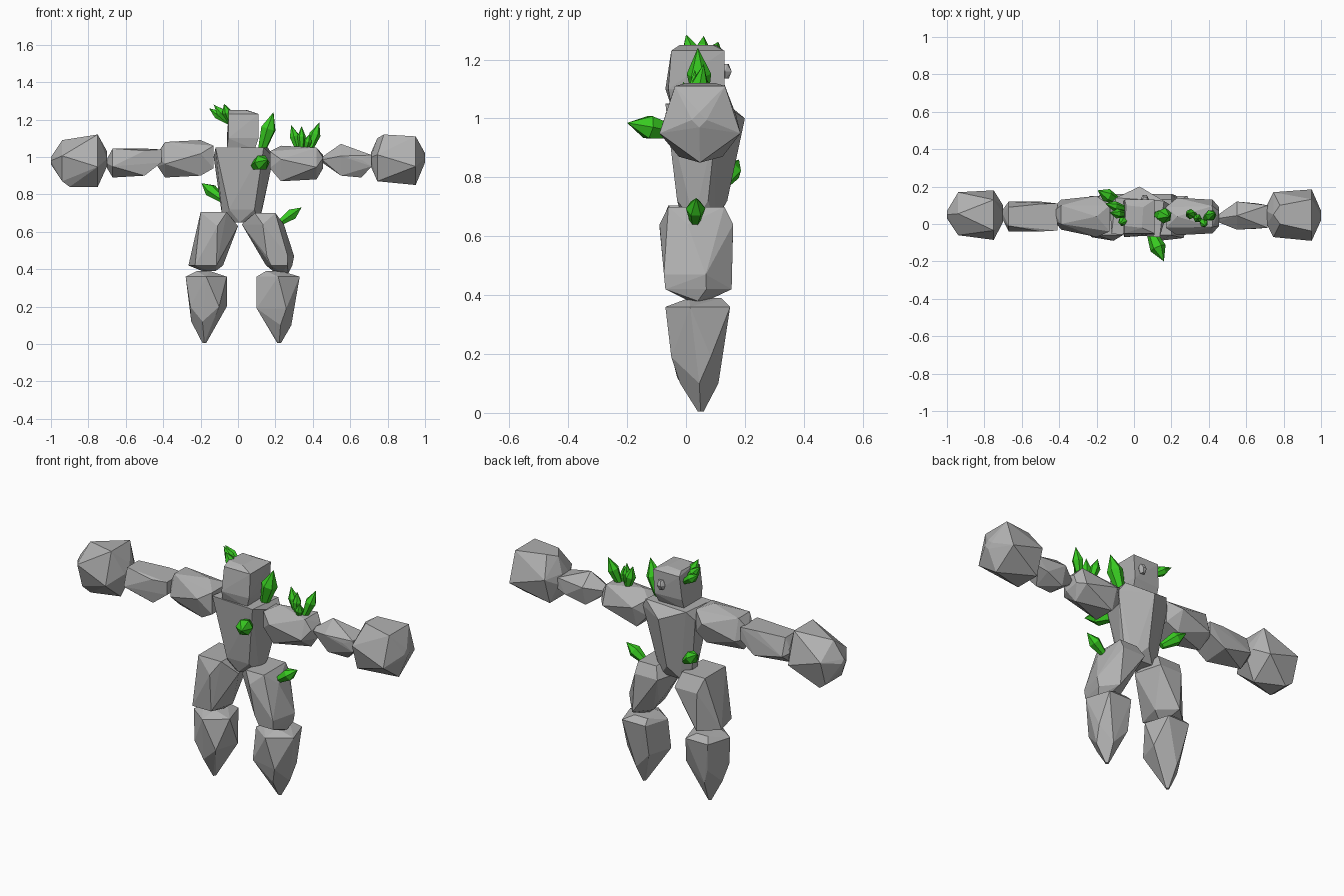
import bpy, bmesh, math
from mathutils import Vector


def material(name, rgb):
    m = bpy.data.materials.new(name)
    m.diffuse_color = (*rgb, 1)
    return m


STONE = material("grey stone", (0.44, 0.44, 0.44))
GREEN = material("green crystal", (0.04, 0.6, 0.015))


def hull(name, points, mat):
    """Flat-faced convex boulder around a set of points."""
    bm = bmesh.new()
    for p in points:
        bm.verts.new(p)
    res = bmesh.ops.convex_hull(bm, input=bm.verts[:])
    inside = {g for g in res["geom_interior"] + res["geom_unused"]
              if isinstance(g, bmesh.types.BMVert) and g.is_valid}
    bmesh.ops.delete(bm, geom=list(inside), context='VERTS')
    bmesh.ops.dissolve_limit(bm, angle_limit=math.radians(4),
                             verts=bm.verts[:], edges=bm.edges[:])
    bmesh.ops.recalc_face_normals(bm, faces=bm.faces[:])
    me = bpy.data.meshes.new(name)
    bm.to_mesh(me)
    bm.free()
    me.materials.append(mat)
    ob = bpy.data.objects.new(name, me)
    bpy.context.collection.objects.link(ob)
    return ob


def ring(u0, u1, v0, v1, n, rot):
    """Regular n-gon stretched to fill the box u0..u1, v0..v1."""
    a = [math.radians(rot) + math.tau * i / n for i in range(n)]
    us, vs = [math.cos(t) for t in a], [math.sin(t) for t in a]

    def fit(w, lo, hi):
        span = max(w) - min(w)
        return [lo + (x - min(w)) / span * (hi - lo) for x in w]
    return zip(fit(us, u0, u1), fit(vs, v0, v1))


def rock(name, axis, *rings):
    """Rings are (position on axis, u0, u1, y0, y1, sides, turn)."""
    pts = []
    for t, *r in rings:
        for u, y in ring(*r):
            pts.append((t, y, u) if axis == 'x' else (u, y, t))
    return hull(name, pts, STONE)


def crystal(name, base, tip, r):
    """Six-sided shard, widest past the middle, with a pointed tip."""
    base, tip = Vector(base), Vector(tip)
    d = tip - base
    q = d.to_track_quat('Z', 'Y')
    pts = [tip]
    for f, k in ((0, 0.5), (0.58, 1.0)):
        for i in range(6):
            a = math.tau * i / 6
            pts.append(base + d * f + q @ Vector((math.cos(a), math.sin(a), 0)) * r * k)
    return hull(name, pts, GREEN)


# Torso and head
rock("torso", 'z',
     (0.65, -0.08, 0.11, -0.01, 0.10, 5, 50),
     (0.72, -0.09, 0.13, -0.03, 0.14, 5, 90),
     (1.00, -0.13, 0.19, -0.05, 0.20, 5, 90),
     (1.05, -0.12, 0.16, -0.07, 0.14, 4, 40))
rock("head", 'z',
     (1.04, -0.06, 0.09, -0.05, 0.10, 4, 45),
     (1.10, -0.06, 0.11, -0.07, 0.13, 4, 48),
     (1.23, -0.05, 0.11, -0.05, 0.13, 4, 45),
     (1.25, -0.05, 0.05, -0.02, 0.10, 4, 40))
rock("head_pebble", 'z',
     (1.135, 0.045, 0.07, 0.12, 0.145, 5, 0),
     (1.16, 0.035, 0.08, 0.11, 0.155, 6, 0),
     (1.185, 0.045, 0.07, 0.12, 0.145, 5, 36))

# Left arm, shoulder to fist
rock("left_upper_arm", 'x',
     (-0.43, 0.95, 1.02, 0.02, 0.09, 4, 20),
     (-0.39, 0.89, 1.08, -0.03, 0.13, 5, 180),
     (-0.20, 0.90, 1.09, -0.07, 0.15, 5, 0),
     (-0.13, 0.94, 1.06, -0.04, 0.10, 4, 45))
rock("left_forearm", 'x',
     (-0.70, 0.94, 0.99, 0.02, 0.08, 4, 0),
     (-0.67, 0.89, 1.045, -0.04, 0.12, 5, 180),
     (-0.50, 0.90, 1.045, -0.04, 0.12, 4, 40),
     (-0.41, 0.97, 1.04, -0.035, 0.11, 4, 45))
rock("left_fist", 'x',
     (-1.00, 0.96, 1.00, 0.03, 0.07, 4, 0),
     (-0.94, 0.87, 1.09, -0.06, 0.17, 5, 0),
     (-0.90, 0.84, 0.95, 0.00, 0.12, 4, 45),
     (-0.75, 0.84, 1.12, -0.085, 0.18, 5, 180),
     (-0.70, 0.95, 1.03, 0.01, 0.10, 4, 0))

# Right arm, shoulder to fist
rock("right_upper_arm", 'x',
     (0.17, 0.94, 1.03, -0.02, 0.09, 4, 45),
     (0.23, 0.87, 1.06, -0.06, 0.14, 5, 0),
     (0.42, 0.88, 1.05, -0.05, 0.13, 5, 180),
     (0.455, 0.94, 1.01, -0.01, 0.09, 4, 30))
rock("right_forearm", 'x',
     (0.45, 0.97, 1.00, 0.01, 0.05, 4, 0),
     (0.55, 0.90, 1.07, -0.03, 0.12, 5, 0),
     (0.66, 0.89, 1.03, -0.025, 0.11, 4, 20),
     (0.715, 0.95, 1.01, -0.02, 0.10, 4, 45))
rock("right_fist", 'x',
     (0.71, 0.95, 1.02, 0.00, 0.10, 4, 20),
     (0.745, 0.87, 1.10, -0.07, 0.17, 5, 0),
     (0.78, 1.05, 1.12, 0.00, 0.10, 4, 45),
     (0.95, 0.85, 1.11, -0.09, 0.185, 5, 180),
     (1.00, 0.97, 1.02, 0.02, 0.07, 4, 0))

# Legs
rock("left_thigh", 'z',
     (0.39, -0.19, -0.12, 0.02, 0.08, 4, 0),
     (0.42, -0.265, -0.08, -0.07, 0.155, 5, 90),
     (0.63, -0.22, 0.00, -0.09, 0.16, 5, 270),
     (0.705, -0.20, -0.06, -0.06, 0.12, 4, 45))
rock("right_thigh", 'z',
     (0.38, 0.20, 0.27, 0.01, 0.07, 4, 0),
     (0.42, 0.15, 0.29, -0.07, 0.155, 5, 90),
     (0.47, 0.12, 0.30, -0.075, 0.155, 5, 90),
     (0.64, 0.02, 0.245, -0.09, 0.16, 5, 270),
     (0.70, 0.09, 0.20, -0.06, 0.13, 4, 45))
rock("left_shin", 'z',
     (0.005, -0.19, -0.17, 0.04, 0.06, 4, 0),
     (0.12, -0.25, -0.13, -0.03, 0.11, 4, 0),
     (0.20, -0.255, -0.06, -0.05, 0.12, 4, 30),
     (0.36, -0.28, -0.06, -0.07, 0.15, 5, 270),
     (0.39, -0.22, -0.15, 0.01, 0.12, 4, 45))
rock("right_shin", 'z',
     (0.005, 0.21, 0.23, 0.04, 0.06, 4, 0),
     (0.10, 0.17, 0.285, -0.02, 0.11, 4, 0),
     (0.19, 0.10, 0.30, -0.05, 0.12, 4, 30),
     (0.36, 0.10, 0.33, -0.07, 0.15, 5, 270),
     (0.39, 0.15, 0.23, 0.01, 0.12, 4, 45))

# Crystals: base, tip, radius
SHARDS = {
    "head_crystal_a": ((-0.04, 0.08, 1.18), (-0.155, 0.11, 1.26), 0.026),
    "head_crystal_b": ((-0.04, 0.05, 1.18), (-0.13, 0.06, 1.28), 0.026),
    "head_crystal_c": ((-0.04, 0.03, 1.18), (-0.075, 0.00, 1.285), 0.026),
    "neck_crystal": ((0.125, 0.05, 1.03), (0.19, 0.04, 1.24), 0.042),
    "arm_crystal_a": ((0.325, 0.05, 1.03), (0.285, 0.055, 1.17), 0.028),
    "arm_crystal_b": ((0.34, 0.03, 1.03), (0.34, 0.03, 1.165), 0.023),
    "arm_crystal_c": ((0.38, 0.03, 1.03), (0.435, 0.06, 1.185), 0.03),
    "arm_crystal_d": ((0.36, 0.02, 1.03), (0.385, -0.01, 1.125), 0.022),
    "chest_crystal": ((0.085, -0.03, 0.95), (0.16, -0.2, 0.985), 0.044),
    "waist_crystal": ((-0.08, 0.12, 0.77), (-0.195, 0.18, 0.86), 0.036),
    "thigh_crystal": ((0.22, 0.03, 0.645), (0.34, 0.035, 0.73), 0.033),
}
for name, (base, tip, r) in SHARDS.items():
    crystal(name, base, tip, r)
